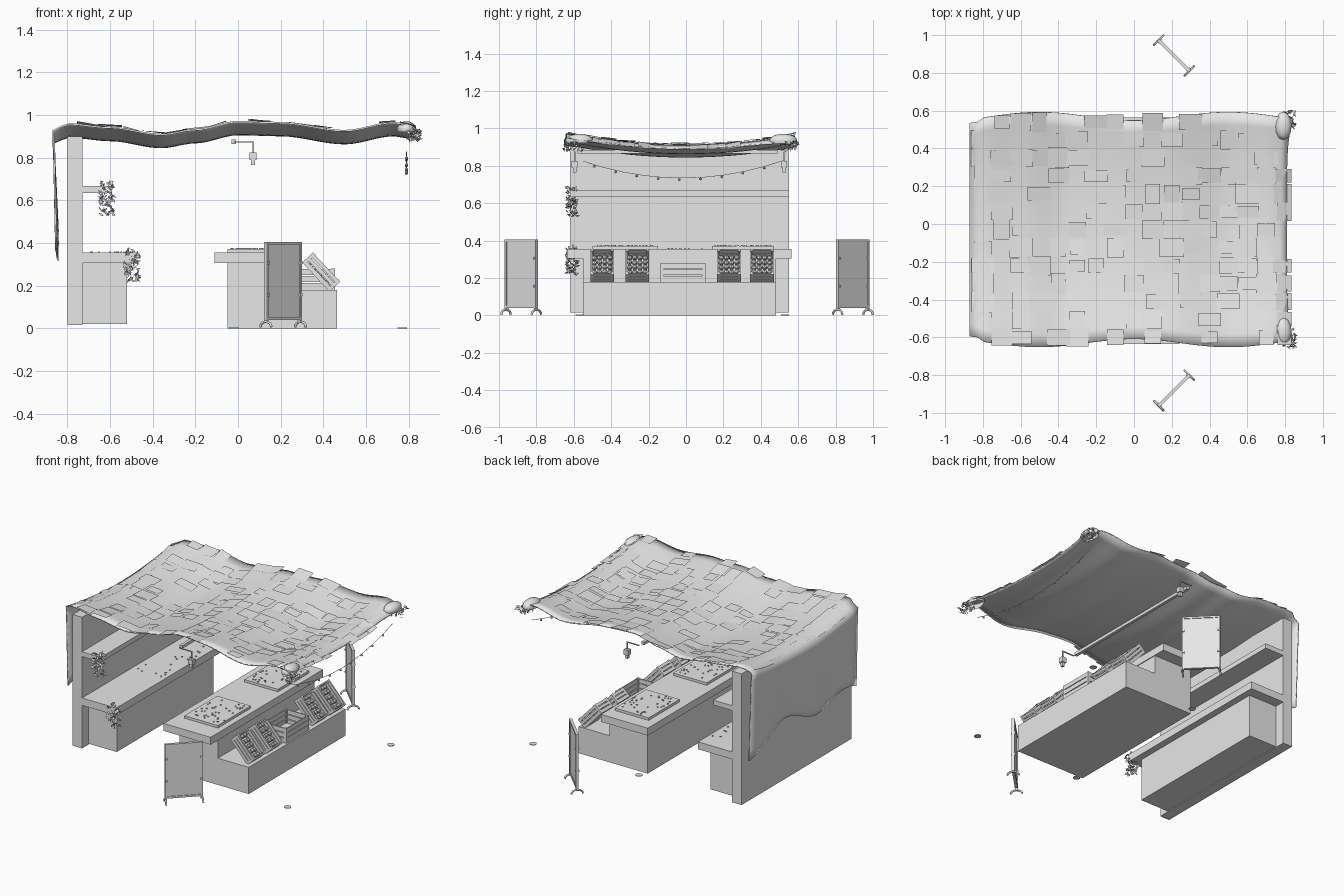
import bpy, bmesh, math, random
from mathutils import Vector, Matrix

random.seed(4)
if "Cube" in bpy.data.objects:
    bpy.data.objects.remove(bpy.data.objects["Cube"])

grey = bpy.data.materials.new("plain_grey")
grey.use_nodes = True
grey.diffuse_color = (0.8, 0.8, 0.8, 1)
grey.node_tree.nodes["Principled BSDF"].inputs["Base Color"].default_value = (0.8, 0.8, 0.8, 1)


def finish(name, bm, matrix=None):
    mesh = bpy.data.meshes.new(name)
    bm.to_mesh(mesh)
    bm.free()
    mesh.materials.append(grey)
    ob = bpy.data.objects.new(name, mesh)
    bpy.context.collection.objects.link(ob)
    if matrix:
        ob.matrix_world = matrix
    return ob


def add_box(bm, x, y, z):
    """Box from (min, max) pairs."""
    m = Matrix.Translation([sum(r) / 2 for r in (x, y, z)])
    m = m @ Matrix.Diagonal([r[1] - r[0] for r in (x, y, z)] + [1])
    bmesh.ops.create_cube(bm, size=1, matrix=m)


def boxes(name, items, matrix=None):
    bm = bmesh.new()
    for it in items:
        add_box(bm, *it)
    return finish(name, bm, matrix)


def tube(name, points, radius):
    curve = bpy.data.curves.new(name, "CURVE")
    curve.dimensions = "3D"
    curve.bevel_depth = radius
    curve.bevel_resolution = 1
    sp = curve.splines.new("POLY")
    sp.points.add(len(points) - 1)
    for p, co in zip(sp.points, points):
        p.co = (*co, 1)
    curve.materials.append(grey)
    ob = bpy.data.objects.new(name, curve)
    bpy.context.collection.objects.link(ob)
    return ob


# Back wall, shelves and cabinet
WALL_Y = (-0.62, 0.55)
BODY_Y = (-0.55, 0.48)
boxes("back_wall", [((-0.8, -0.73), WALL_Y, (0.015, 0.9))])
boxes("upper_shelf", [((-0.73, -0.59), WALL_Y, (0.634, 0.667))])
boxes("lower_shelf", [((-0.73, -0.475), WALL_Y, (0.305, 0.355))])
boxes("cabinet", [((-0.73, -0.52), BODY_Y, (0.02, 0.305))])

# Stepped front counter with worktop
boxes("counter_step", [((-0.05, 0.465), BODY_Y, (0, 0.18))])
boxes("counter_block", [((-0.05, 0.235), BODY_Y, (0.18, 0.305))])
boxes("counter_top", [((-0.11, 0.24), (-0.635, 0.565), (0.305, 0.355))])
TRAYS = [(-0.5, -0.15), (0.14, 0.47)]
boxes("display_trays", [((-0.05, 0.2), t, (0.355, 0.372)) for t in TRAYS])


def crumbs(name, xr, yr, z, count):
    items = []
    for _ in range(count):
        x, y = random.uniform(*xr), random.uniform(*yr)
        items.append(((x, x + 0.007), (y, y + 0.007), (z, z + 0.005)))
    boxes(name, items)


for t in TRAYS:
    crumbs("tray_goods", (-0.04, 0.19), (t[0] + 0.01, t[1] - 0.02), 0.372, 40)
crumbs("shelf_goods", (-0.7, -0.5), (-0.1, 0.45), 0.355, 20)


# Slatted crates, open at the top
def crate(name, length, width, height, matrix):
    a, b, t = length / 2, width / 2, 0.008
    items = [((-a, a), (-b, b), (0, t))]
    for k in range(3):
        z = (k * height / 3 + 0.003, (k + 1) * height / 3 - 0.002)
        for s in (-1, 1):
            items.append((sorted((s * a, s * (a - t))), (-b, b), z))
            items.append(((-a, a), sorted((s * b, s * (b - t))), z))
    for sx in (-1, 1):
        for sy in (-1, 1):
            items.append((sorted((sx * a, sx * (a - 0.016))),
                          sorted((sy * b, sy * (b - 0.016))), (0, height)))
    boxes(name, items, matrix)


lean = Matrix.Translation((0.365, 0, 0.24)) @ Matrix.Rotation(math.radians(47), 4, "Y")
for y in (-0.448, -0.26, 0.23, 0.406):
    place = Matrix.Translation((0, y, 0)) @ lean
    crate("leaning_crate", 0.187, 0.127, 0.07, place)
    bm = bmesh.new()
    for i in range(5):
        for j in range(4):
            p = Vector((-0.07 + 0.035 * i, -0.042 + 0.028 * j, 0.022 + random.uniform(0, 0.008)))
            bmesh.ops.create_icosphere(bm, subdivisions=1, radius=0.016,
                                       matrix=Matrix.Translation(p))
    finish("crate_produce", bm, place)
crate("flat_crate", 0.17, 0.24, 0.1, Matrix.Translation((0.37, -0.015, 0.18)))

# Free-standing signs on arched feet
for name, y, angle in (("front_sign", -0.881, 45), ("rear_sign", 0.892, -45)):
    m = Matrix.Translation((0.212, y, 0)) @ Matrix.Rotation(math.radians(angle), 4, "Z")
    w = 0.117
    parts = [((-w, w), (-0.004, 0.004), (0.045, 0.4))]
    parts += [((-w, w), (-0.009, 0.009), z) for z in ((0.04, 0.052), (0.393, 0.405))]
    for s in (-1, 1):
        parts.append((sorted((s * w, s * (w - 0.012))), (-0.009, 0.009), (0.025, 0.405)))
        parts += [((s * 0.108 - 0.006, s * 0.108 + 0.006), (-0.013, 0.013), (z, z + 0.012))
                  for z in (0.15, 0.3)]
        arch = [(s * 0.115, 0.036 * math.cos(a), 0.005 + 0.026 * math.sin(a))
                for a in [math.pi * k / 8 for k in range(9)]]
        tube(name + "_foot", arch, 0.006).matrix_world = m
    boxes(name, parts, m)

# Cloth roof: height follows waves along x and sags between the y edges
PROFILE = [(-0.87, 0.93), (-0.8, 0.962), (-0.6, 0.945), (-0.36, 0.912), (-0.2, 0.935), (0, 0.973),
           (0.2, 0.968), (0.5, 0.93), (0.73, 0.968), (0.79, 0.96), (0.9, 0.9)]


def roof_z(x, y):
    x = max(-0.87, min(x, 0.9))
    for (x0, z0), (x1, z1) in zip(PROFILE, PROFILE[1:]):
        if x <= x1:
            t = (x - x0) / (x1 - x0)
            t = t * t * (3 - 2 * t)
            return z0 + (z1 - z0) * t - 0.06 * max(0, 1 - (y / 0.6) ** 2)


def edge_y(x, v):
    """Spread v in -1..1 over the wavy width of the cloth."""
    return -0.03 + v * (0.6 + 0.022 * math.cos(2 * math.pi * (x - 0.5)) - 0.02 * (x < -0.8))


def hem(y):
    return 0.42 + 0.05 * math.sin(9 * y) - 0.18 * y * y


NX, NY, ND = 44, 18, 10
bm = bmesh.new()
rows = []
for i in range(ND, 0, -1):
    row = []
    for j in range(NY + 1):
        y = edge_y(-0.87, 2 * j / NY - 1)
        top, t = roof_z(-0.87, y), i / ND
        x = -0.868 + 0.015 * t + 0.005 * math.sin(14 * y) * t
        row.append(bm.verts.new((x, y, top + (hem(y) - top) * t)))
    rows.append(row)
for i in range(NX + 1):
    row = []
    for j in range(NY + 1):
        v = 2 * j / NY - 1
        x = -0.87 + (1.68 + 0.035 * abs(v) ** 6) * i / NX
        y = edge_y(x, v)
        row.append(bm.verts.new((x, y, roof_z(x, y))))
    rows.append(row)
for r0, r1 in zip(rows, rows[1:]):
    for j in range(NY):
        bm.faces.new((r0[j], r1[j], r1[j + 1], r0[j + 1]))
roof = finish("cloth_roof", bm)
solid = roof.modifiers.new("thickness", "SOLIDIFY")
solid.thickness = 0.008
for p in roof.data.polygons:
    p.use_smooth = True

# Loose patches sewn over the cloth
bm = bmesh.new()
for i in range(17):
    for j in range(13):
        if random.random() < 0.45:
            continue
        x, y = -0.8 + 0.1 * i, -0.6 + 0.095 * j
        lx, ly = random.uniform(0.035, 0.065), random.uniform(0.03, 0.055)
        corners = []
        for sx, sy in ((-1, -1), (1, -1), (1, 1), (-1, 1)):
            px, py = x + sx * lx, max(-0.65, min(y + sy * ly, 0.59))
            px = min(px, 0.835)
            corners.append(bm.verts.new((px, py, roof_z(px, py) + random.uniform(0.002, 0.012))))
        bm.faces.new(corners)
finish("cloth_patches", bm)


# Ragged clusters: corner fringe and hanging plants
def leaves(name, center, size, count, length):
    bm = bmesh.new()
    for _ in range(count):
        p = Vector([c + random.uniform(-s, s) for c, s in zip(center, size)])
        d = Vector([random.uniform(-1, 1) for _ in range(3)]).normalized() * length
        side = d.orthogonal().normalized() * length * 0.22
        bm.faces.new([bm.verts.new(q) for q in (p - d / 2, p + side, p + d / 2, p - side)])
    finish(name, bm)


for y in (-0.57, 0.52):
    bm = bmesh.new()
    bmesh.ops.create_uvsphere(bm, u_segments=12, v_segments=8, radius=1,
                              matrix=Matrix.Translation((0.79, y, 0.935))
                              @ Matrix.Diagonal((0.045, 0.075, 0.036, 1)))
    bmesh.ops.delete(bm, geom=[v for v in bm.verts if v.co.z < 0.92], context="VERTS")
    for f in bm.faces:
        f.smooth = True
    finish("curled_corner", bm)
    leaves("corner_fringe", (0.82, y * 1.06, 0.905), (0.035, 0.05, 0.025), 40, 0.03)
leaves("upper_hanging_plant", (-0.615, -0.61, 0.61), (0.035, 0.03, 0.08), 90, 0.03)
leaves("lower_hanging_plant", (-0.495, -0.61, 0.295), (0.035, 0.03, 0.075), 90, 0.03)

# Beam, lanterns and a string of bulbs
boxes("roof_beam", [((-0.03, -0.01), (-0.58, 0.49), (0.865, 0.885))])
for y in (-0.595, 0.525):
    boxes("lantern", [((0.055, 0.087), (y - 0.016, y + 0.016), (0.79, 0.825)),
                      ((0.062, 0.08), (y - 0.009, y + 0.009), (0.765, 0.79)),
                      ((-0.02, 0.075), (y - 0.003, y + 0.003), (0.87, 0.876)),
                      ((0.068, 0.074), (y - 0.003, y + 0.003), (0.825, 0.873))])


def wire_z(y):
    return 0.735 + 0.32 * (y + 0.02) ** 2


tube("light_wire", [(0.79, y, wire_z(y)) for y in [-0.55 + 0.107 * k for k in range(11)]], 0.0015)
bm = bmesh.new()
for k in range(9):
    y = -0.49 + 0.1135 * k
    bmesh.ops.create_icosphere(bm, subdivisions=1, radius=0.008,
                               matrix=Matrix.Translation((0.79, y, wire_z(y) - 0.008)))
finish("light_bulbs", bm)

# Ground discs under the roof supports
for x in (-0.02, 0.77):
    for y in (-0.57, 0.53):
        bm = bmesh.new()
        bmesh.ops.create_cone(bm, cap_ends=True, segments=16, radius1=0.022, radius2=0.022,
                              depth=0.004, matrix=Matrix.Translation((x, y, 0.002)))
        finish("ground_disc", bm)
